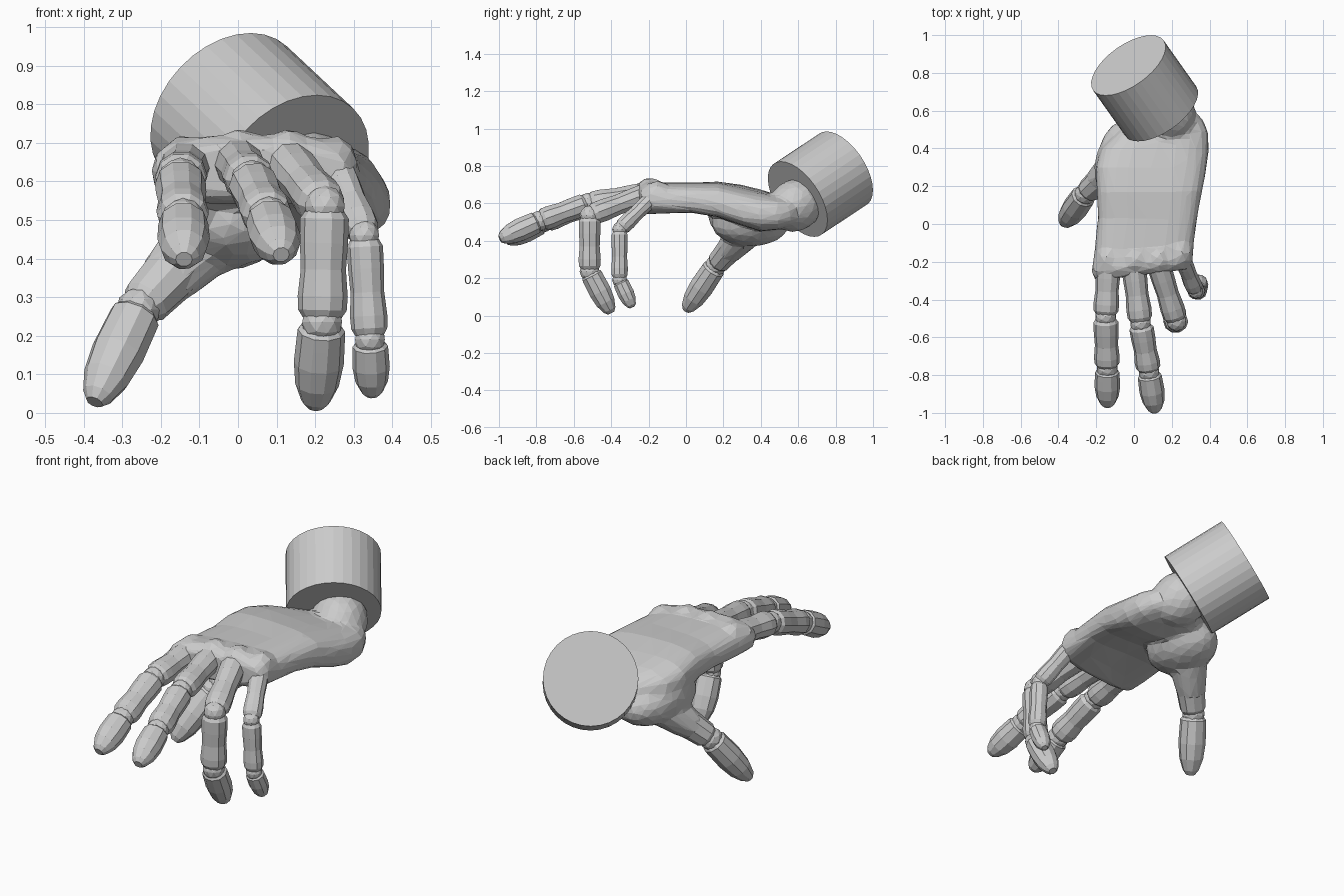
import bpy, bmesh, math
from mathutils import Vector, Matrix

if "Cube" in bpy.data.objects:
    bpy.data.objects.remove(bpy.data.objects["Cube"])


def finish(bm, name):
    bmesh.ops.recalc_face_normals(bm, faces=bm.faces)
    me = bpy.data.meshes.new(name)
    bm.to_mesh(me)
    bm.free()
    ob = bpy.data.objects.new(name, me)
    bpy.context.collection.objects.link(ob)
    return ob


def loft(bm, rings):
    vr = [[bm.verts.new(p) for p in r] for r in rings]
    n = len(vr[0])
    for a, b in zip(vr, vr[1:]):
        for i in range(n):
            j = (i + 1) % n
            bm.faces.new((a[i], a[j], b[j], b[i]))
    bm.faces.new(vr[0][::-1])
    bm.faces.new(vr[-1])
    bmesh.ops.recalc_face_normals(bm, faces=bm.faces)


def tube(bm, a, b, profile, r, n=10, flat=0.96):
    # profile: (fraction along a-b, radius factor)
    a, b = Vector(a), Vector(b)
    d = (b - a).normalized()
    side = (Vector((1, 0, 0)) - d * d.x).normalized()
    up = d.cross(side)
    angles = [2 * math.pi * i / n for i in range(n)]
    rings = []
    for t, f in profile:
        c = a.lerp(b, t)
        rings.append([c + side * (r * f * math.cos(g)) + up * (r * f * flat * math.sin(g)) for g in angles])
    loft(bm, rings)


def ball(bm, c, radii, rot=None, sub=2):
    m = Matrix.Translation(c) @ (rot or Matrix()) @ Matrix.Diagonal((*radii, 1))
    bmesh.ops.create_icosphere(bm, subdivisions=sub, radius=1, matrix=m)


BONE = [(0, .8), (.07, 1.0), (.3, .99), (.55, .93), (.8, 1.03), (.93, 1.0), (1, .8)]
TIP = [(0, .8), (.05, .98), (.2, 1.0), (.45, 1.03), (.72, .9), (.92, .6), (1, .33)]


def digit(name, pts, r, first=BONE):
    bm = bmesh.new()
    pts = [Vector(p) for p in pts]
    for k, (a, b) in enumerate(zip(pts, pts[1:])):
        d = (b - a).normalized()
        last = k == len(pts) - 2
        s = a + d * (.012 if k else 0)
        e = b if last else b - d * .012
        tube(bm, s, e, TIP if last else (BONE if k else first), r)
        if k:
            ball(bm, a, (r * .86,) * 3)      # joint
    finish(bm, name)


# fingers
fingers = {
    "index_finger": ([(-.135, -.2, .645), (-.15, -.49, .605), (-.142, -.765, .50), (-.14, -.965, .398)], .066),
    "middle_finger": ([(-.005, -.2, .655), (.035, -.525, .60), (.08, -.785, .505), (.112, -.995, .41)], .065),
    "ring_finger": ([(.125, -.2, .655), (.225, -.515, .535), (.218, -.515, .235), (.2, -.4, .014)], .063),
    "little_finger": ([(.25, -.17, .64), (.327, -.355, .46), (.342, -.355, .19), (.348, -.287, .044)], .047),
}
for name, (pts, r) in fingers.items():
    digit(name, pts, r)

# thumb
digit("thumb", [(-.07, .33, .47), (-.258, .16, .268), (-.372, .0, .028)], .068,
      [(0, 1.3), (.3, 1.3), (.55, 1.12), (.8, 1.02), (.93, .97), (1, .76)])

# palm: rounded sections along y, hollow underneath
sections = [  # y, x min, x max, z bottom, z top, tilt, hollow
    (-.27, -.205, .285, .56, .69, 0, 0),
    (-.225, -.226, .312, .53, .722, 0, .01),
    (-.12, -.21, .318, .52, .712, 0, .03),
    (.03, -.192, .335, .52, .71, 0, .035),
    (.17, -.197, .36, .505, .715, -.01, .03),
    (.30, -.205, .385, .47, .693, -.02, .02),
    (.40, -.175, .397, .455, .668, -.02, 0),
    (.49, -.08, .392, .46, .643, -.01, 0),
    (.56, .03, .36, .475, .62, 0, 0),
    (.61, .1, .31, .5, .6, 0, 0)]
N = 24
rings = []
for y, x0, x1, z0, z1, tilt, hollow in sections:
    ring = []
    for i in range(N):
        a = 2 * math.pi * i / N
        c, s = math.cos(a), math.sin(a)
        u = math.copysign(abs(c) ** .65, c)
        w = math.copysign(abs(s) ** .7, s)
        z = (z0 + z1) / 2 + w * (z1 - z0) / 2 + tilt * u
        if s < 0:
            z += hollow * (1 - u * u)
        shear = .03 * u if y < 0 else 0
        ring.append(((x0 + x1) / 2 + u * (x1 - x0) / 2, y + shear, z))
    rings.append(ring)
bm = bmesh.new()
loft(bm, rings)

# knuckles, thumb mound and wrist, fused into the palm
near, far = Vector((.142, .597, .622)), Vector((-.03, .84, .783))
axis = far - near
rot = axis.to_track_quat('Z', 'Y').to_matrix().to_4x4()
for x, y, z in [(-.14, -.19, .649), (0, -.195, .665), (.13, -.19, .665), (.25, -.155, .647)]:
    ball(bm, (x, y, z), (.062, .08, .074))
ball(bm, (-.03, .345, .495), (.16, .21, .125), sub=3)
ball(bm, (-.115, .29, .52), (.095, .17, .115), sub=3)
tube(bm, (-.04, .36, .5), (-.2, .215, .33), [(0, 1.2), (.5, 1.12), (1, .85)], .086)
ball(bm, (.185, .585, .59), (.138, .138, .16), rot, sub=3)
palm = finish(bm, "palm")
m = palm.modifiers.new("fuse", 'REMESH')
m.mode = 'VOXEL'
m.voxel_size = .014
m = palm.modifiers.new("soften", 'SMOOTH')
m.factor = .5
m.iterations = 8
m = palm.modifiers.new("facet", 'DECIMATE')
m.ratio = .05

# cuff
bm = bmesh.new()
bmesh.ops.create_cone(bm, cap_ends=True, segments=32, radius1=.229, radius2=.229, depth=axis.length,
                      matrix=Matrix.Translation((near + far) / 2) @ rot)
finish(bm, "cuff")
